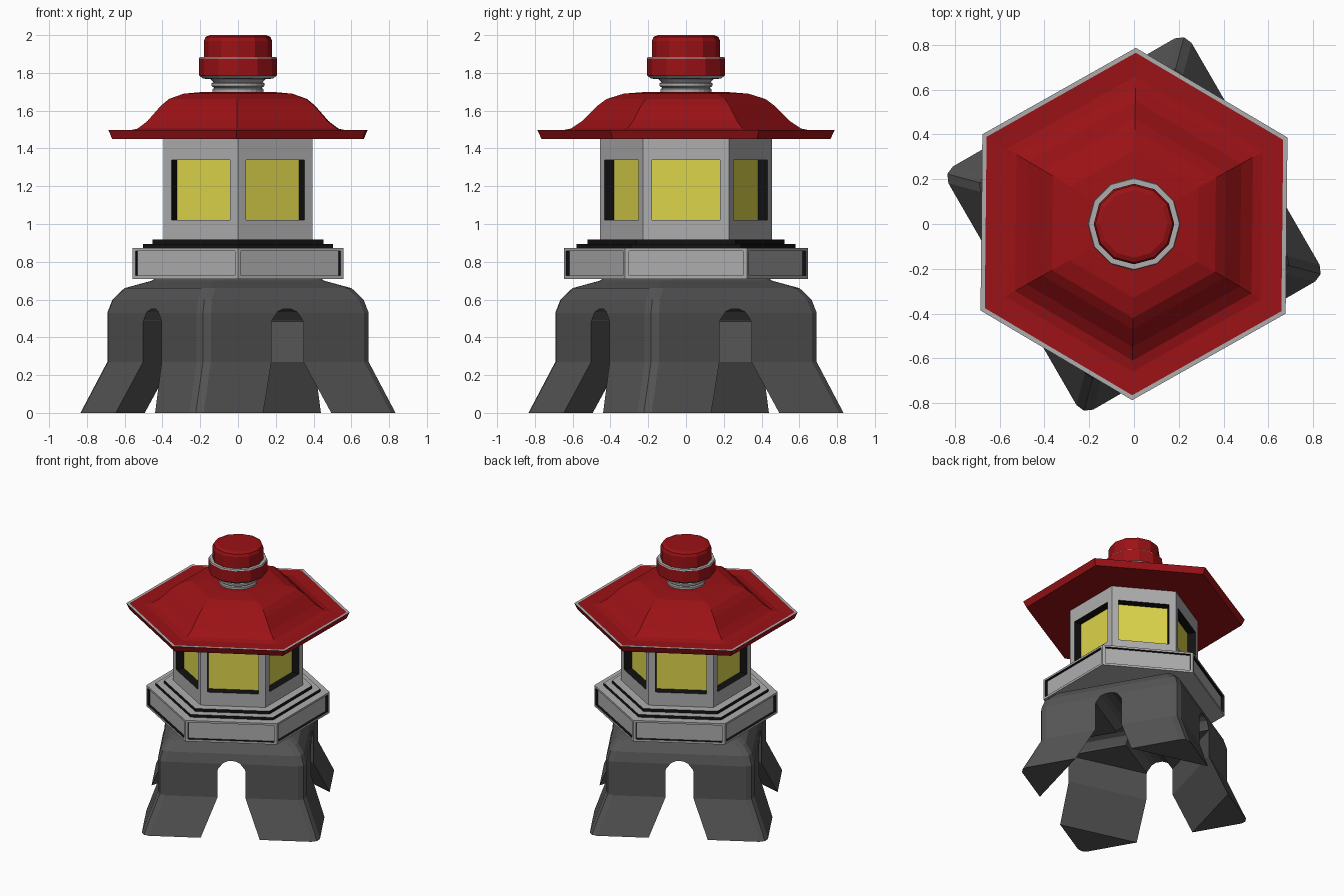
import bpy, bmesh, math
from mathutils import Vector

if "Cube" in bpy.data.objects:
    bpy.data.objects.remove(bpy.data.objects["Cube"])


def material(name, rgb):
    m = bpy.data.materials.new(name)
    m.diffuse_color = (*rgb, 1)
    m.use_nodes = True
    m.node_tree.nodes["Principled BSDF"].inputs["Base Color"].default_value = m.diffuse_color
    return m


GREY = material("light_stone", (0.42, 0.42, 0.42))
DARK = material("dark_stone", (0.09, 0.09, 0.09))
RED = material("red_paint", (0.33, 0.006, 0.008))
BLACK = material("black_trim", (0.006, 0.006, 0.006))
GLOW = material("yellow_pane", (0.72, 0.66, 0.07))


def finish(name, bm, mats, merge=True):
    if merge:
        bmesh.ops.remove_doubles(bm, verts=bm.verts, dist=1e-5)
        bmesh.ops.recalc_face_normals(bm, faces=bm.faces)
    me = bpy.data.meshes.new(name)
    bm.to_mesh(me)
    bm.free()
    for m in mats:
        me.materials.append(m)
    ob = bpy.data.objects.new(name, me)
    bpy.context.collection.objects.link(ob)
    return ob


def loft(name, rings, mats, slots=None):
    """Skin a stack of equal-sized point rings and cap both ends."""
    bm = bmesh.new()
    rows = [[bm.verts.new(p) for p in ring] for ring in rings]
    n = len(rows[0])
    for i in range(len(rows) - 1):
        for j in range(n):
            k = (j + 1) % n
            f = bm.faces.new((rows[i][j], rows[i][k], rows[i + 1][k], rows[i + 1][j]))
            f.material_index = slots[i] if slots else 0
    bm.faces.new(rows[0][::-1])
    bm.faces.new(rows[-1])
    return finish(name, bm, mats)


def polygon(r, z, n, turn):
    return [(r * math.cos(math.radians(turn) + math.tau * i / n),
             r * math.sin(math.radians(turn) + math.tau * i / n), z) for i in range(n)]


def turned(name, profile, n, turn, mats, slots=None):
    return loft(name, [polygon(r, z, n, turn) for r, z in profile], mats, slots)


def panelled_hexagon(name, r, z0, z1, half, w0, w1, depth, mats):
    """Hexagonal block with a recessed panel in each side: frame, reveal, panel."""
    bm = bmesh.new()

    def face(pts, slot):
        bm.faces.new([bm.verts.new(p) for p in pts]).material_index = slot

    for i in range(6):
        a = math.radians(60 * i)
        nrm = Vector((math.cos(a), math.sin(a), 0))
        tan = Vector((-nrm.y, nrm.x, 0))

        def rect(h, lo, hi, d):
            c = nrm * (r * math.cos(math.pi / 6) - d)
            return [c + tan * s * h + Vector((0, 0, z))
                    for s, z in ((-1, lo), (1, lo), (1, hi), (-1, hi))]

        outer, hole = rect(r / 2, z0, z1, 0), rect(half, w0, w1, 0)
        back = rect(half, w0, w1, depth)
        for j in range(4):
            k = (j + 1) % 4
            face((outer[j], outer[k], hole[k], hole[j]), 0)
            face((hole[j], hole[k], back[k], back[j]), 1)
        face(back, 2)
    face(polygon(r, z1, 6, 30), 0)
    face(polygon(r, z0, 6, 30)[::-1], 0)
    return finish(name, bm, mats)


# Four-legged base: chamfered square loft, turned so its corners sit at 75 degrees
def rounded_square(h, z, c=0.055):
    corner = [(h, h - c), (h - 0.3 * c, h - 0.3 * c), (h - c, h)]
    pts = []
    for q in range(4):
        a = math.radians(30 + 90 * q)
        pts += [(x * math.cos(a) - y * math.sin(a), x * math.sin(a) + y * math.cos(a), z)
                for x, y in corner]
    return pts


base = loft("base", [rounded_square(h, z) for h, z in (
    (0.627, 0), (0.523, 0.27), (0.523, 0.53), (0.503, 0.60), (0.457, 0.66), (0.35, 0.70),
    (0.34, 0.71))], [DARK])

# Cutters: diamond-shaped hollow between the legs, and two crossing arches
cutters = [turned("hollow_cutter", [(0.843, -0.01), (0.621, 0.27), (0.621, 0.48)],
                  4, 30, [DARK])]
arch = [(-0.097, 0.47), (0.097, 0.47), (0.094, 0.49), (0.06, 0.535), (0.025, 0.55),
        (-0.025, 0.55), (-0.06, 0.535), (-0.094, 0.49)]
for i in range(2):
    a = math.radians(30 + 90 * i)
    cutters.append(loft(f"arch_cutter_{i + 1}", [
        [(d * math.cos(a) - t * math.sin(a), d * math.sin(a) + t * math.cos(a), z)
         for t, z in arch] for d in (-0.7, 0.7)], [DARK]))
for c in cutters:
    mod = base.modifiers.new(c.name, 'BOOLEAN')
    mod.operation = 'DIFFERENCE'
    mod.solver = 'EXACT'
    mod.object = c
    c.hide_render = True
    c.hide_viewport = True

# Platform with framed panels and black-edged steps
panelled_hexagon("platform", 0.645, 0.71, 0.872, 0.303, 0.727, 0.857, 0.02,
                 [GREY, BLACK, GREY])
turned("platform_steps", [(0.58, 0.87), (0.58, 0.893), (0.522, 0.894), (0.522, 0.917),
                          (0.45, 0.918)], 6, 30, [GREY, BLACK], [1, 0, 1, 0])

# Lantern room with glowing recessed windows
panelled_hexagon("lantern_room", 0.456, 0.91, 1.455, 0.18, 1.02, 1.34, 0.06,
                 [GREY, BLACK, GLOW])

# Flared hexagonal roof with a thin grey lip
turned("roof", [(0.765, 1.45), (0.787, 1.497), (0.765, 1.497), (0.66, 1.495), (0.61, 1.505),
                (0.55, 1.545), (0.47, 1.625), (0.42, 1.662), (0.33, 1.69), (0.2, 1.70)],
       6, 29.4, [RED, GREY], [0, 1] + [0] * 7)

# Ribbed neck and two-tier cap
turned("finial_neck", [(0.12, 1.69), (0.135, 1.70), (0.135, 1.715), (0.125, 1.72),
                       (0.14, 1.73), (0.14, 1.745), (0.13, 1.75), (0.145, 1.765),
                       (0.145, 1.78)], 24, 0, [GREY])
turned("finial_cap", [(0.13, 1.765), (0.185, 1.77), (0.207, 1.787), (0.207, 1.875),
                      (0.203, 1.883), (0.18, 1.883), (0.18, 1.97), (0.172, 1.99),
                      (0.15, 2.0)], 12, 0, [RED, GREY], [1, 1, 0, 1, 1, 0, 0, 0])
